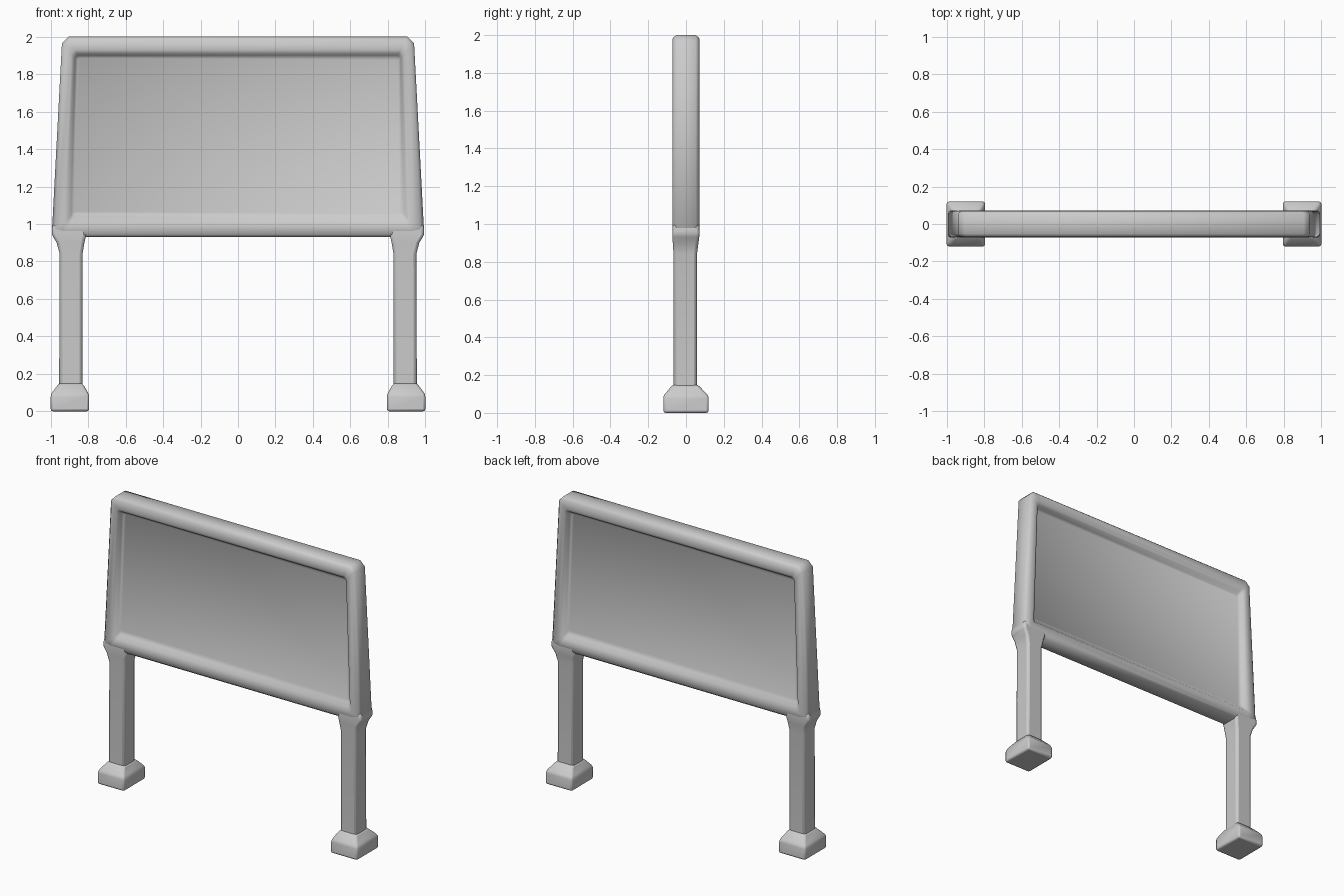
import bpy, bmesh

if "Cube" in bpy.data.objects:
    bpy.data.objects.remove(bpy.data.objects["Cube"])

grey = bpy.data.materials.new("light_grey")
grey.diffuse_color = (0.6, 0.6, 0.6, 1)
grey.use_nodes = True
grey.node_tree.nodes["Principled BSDF"].inputs["Base Color"].default_value = grey.diffuse_color


def loft(name, loops, bevel=0.0):
    """Skin a stack of equal-length point loops and cap both ends."""
    bm = bmesh.new()
    rings = [[bm.verts.new(p) for p in loop] for loop in loops]
    n = len(rings[0])
    for a, b in zip(rings, rings[1:]):
        for i in range(n):
            j = (i + 1) % n
            bm.faces.new((a[i], a[j], b[j], b[i]))
    bm.faces.new(rings[0][::-1])
    bm.faces.new(rings[-1])
    bmesh.ops.recalc_face_normals(bm, faces=bm.faces)
    mesh = bpy.data.meshes.new(name)
    bm.to_mesh(mesh)
    bm.free()
    obj = bpy.data.objects.new(name, mesh)
    bpy.context.collection.objects.link(obj)
    mesh.materials.append(grey)
    if bevel:
        mod = obj.modifiers.new("soft_edges", "BEVEL")
        mod.width, mod.segments = bevel, 2
        mod.limit_method, mod.angle_limit = "ANGLE", 0.4
    bpy.ops.object.select_all(action="DESELECT")
    bpy.context.view_layer.objects.active = obj
    obj.select_set(True)
    bpy.ops.object.shade_smooth_by_angle(angle=0.9)
    return obj


def outline(y, wb, wt, z0, z1, c):
    """Tapered upright rectangle with clipped corners, at depth y."""
    half = [(wb - c, z0), (wb, z0 + c), (wt, z1 - c), (wt - c, z1)]
    return [(x, y, z) for x, z in half] + [(-x, y, z) for x, z in half[::-1]]


# Board: rounded frame whose inner lip drops to a recessed panel on both sides
front = [
    outline(-0.03, 0.875, 0.855, 1.055, 1.885, 0.012),   # panel edge
    outline(-0.04, 0.89, 0.868, 1.04, 1.90, 0.012),      # inner lip foot
    outline(-0.062, 0.905, 0.875, 1.015, 1.91, 0.015),   # inner lip top
    outline(-0.072, 0.925, 0.89, 0.99, 1.93, 0.02),      # frame face
    outline(-0.07, 0.975, 0.925, 0.945, 1.985, 0.03),    # rounded edge
    outline(-0.052, 0.993, 0.94, 0.93, 2.0, 0.035),      # outer rim
]
back = [[(x, -y, z) for x, y, z in loop] for loop in front[::-1]]
loft("board_frame", front + back)


def square(x0, x1, y0, y1, z):
    return [(x0, y0, z), (x1, y0, z), (x1, y1, z), (x0, y1, z)]


for side, label in ((-1, "left"), (1, "right")):
    def ring(a, b, y0, y1, z):
        return square(*sorted((side * a, side * b)), y0, y1, z)

    # Foot: block with sloping shoulders
    loft(label + "_foot", [
        ring(0.795, 1.0, -0.12, 0.12, 0.0),
        ring(0.795, 1.0, -0.12, 0.12, 0.09),
        ring(0.83, 0.955, -0.07, 0.062, 0.15),
    ], 0.012)
    # Post: square leg flaring into the lower corner of the frame
    loft(label + "_post", [
        ring(0.83, 0.955, -0.066, 0.058, 0.1),
        ring(0.83, 0.952, -0.066, 0.058, 0.84),
        ring(0.82, 0.968, -0.07, 0.066, 0.9),
        ring(0.81, 0.996, -0.072, 0.072, 0.945),
        ring(0.82, 0.99, -0.068, 0.068, 1.0),
    ], 0.016)
